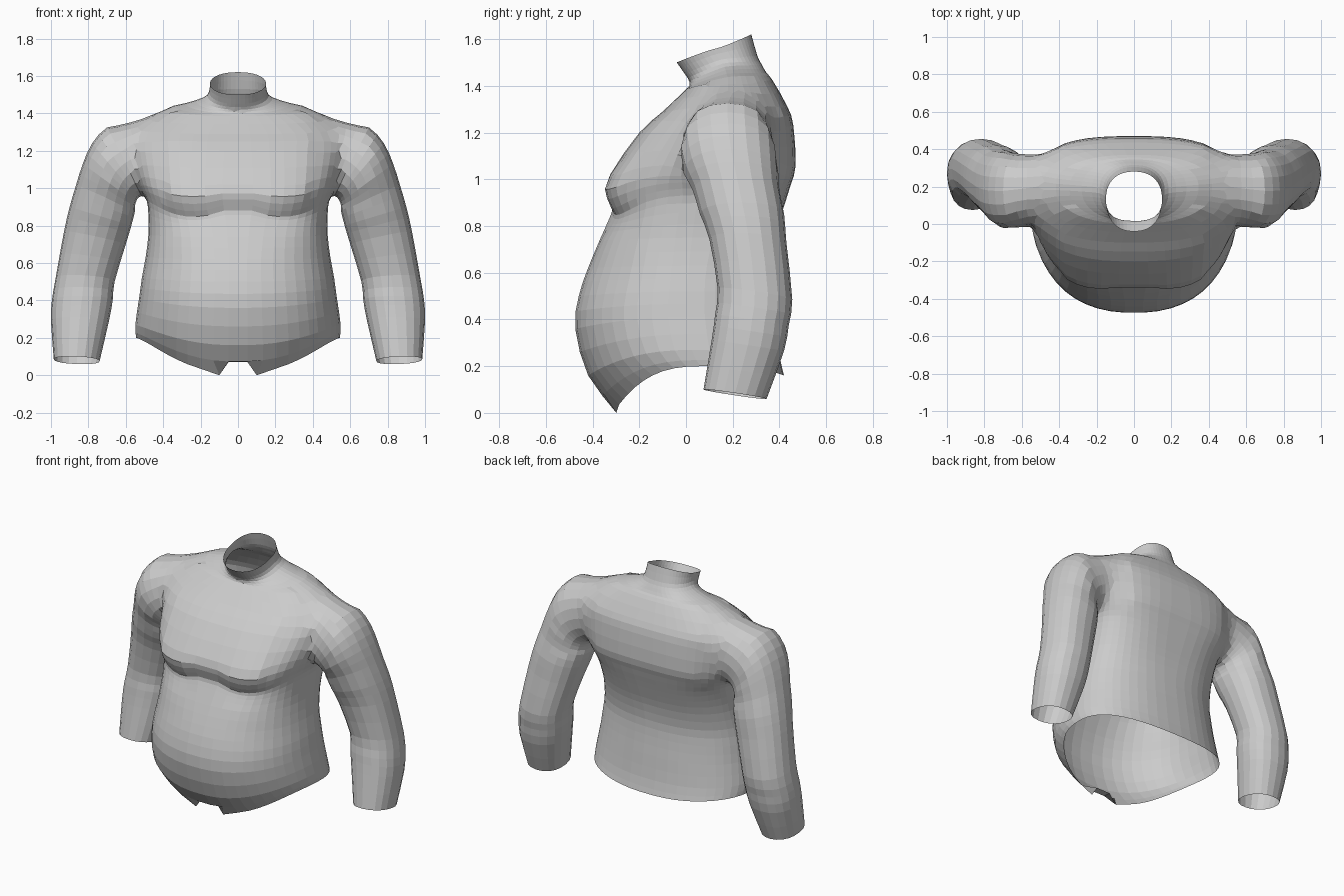
import bpy, bmesh
from math import sin, cos, pi, copysign
from mathutils import Vector

cube = bpy.data.objects.get("Cube")
if cube:
    bpy.data.objects.remove(cube)

grey = bpy.data.materials.new("plain grey")
grey.use_nodes = True
grey.diffuse_color = (0.6, 0.6, 0.6, 1)
grey.node_tree.nodes["Principled BSDF"].inputs["Base Color"].default_value = grey.diffuse_color


def signed_power(value, exponent):
    return copysign(abs(value) ** exponent, value)


def bump(value, centre, reach):
    """One at the centre, falling to zero at the given reach."""
    return max(0, 1 - abs(value - centre) / reach)


def densify(rows):
    """Insert a Catmull-Rom midpoint between neighbouring rows."""
    padded = [rows[0], *rows, rows[-1]]
    out = []
    for before, start, end, after in zip(padded, padded[1:], padded[2:], padded[3:]):
        middle = tuple((9 * (q + r) - p - s) / 16
                       for p, q, r, s in zip(before, start, end, after))
        out += [start, middle]
    return out + [rows[-1]]


def loft(name, rings):
    """Closed skin through the rings; returns the object and the two cap centres."""
    bm = bmesh.new()
    loops = [[bm.verts.new(point) for point in ring] for ring in rings]
    count = len(loops[0])
    for low, high in zip(loops, loops[1:]):
        for i in range(count):
            j = (i + 1) % count
            bm.faces.new((low[i], low[j], high[j], high[i]))
    centres = []
    for ring in (loops[0], loops[-1]):
        middle = sum((v.co for v in ring), Vector()) / count
        centres.append(middle)
        hub = bm.verts.new(middle)
        for i in range(count):
            bm.faces.new((ring[i], ring[(i + 1) % count], hub))
    bmesh.ops.recalc_face_normals(bm, faces=bm.faces)
    mesh = bpy.data.meshes.new(name)
    bm.to_mesh(mesh)
    bm.free()
    mesh.materials.append(grey)
    obj = bpy.data.objects.new(name, mesh)
    bpy.context.collection.objects.link(obj)
    return obj, centres


# Torso rows: front y, front z, half width, side z, side y, back y, back z
torso_rows = [
    (-.305, .01, .545, .2, .1, .42, .16),
    (-.42, .16, .55, .27, .07, .4, .25),
    (-.475, .36, .53, .41, .05, .38, .4),
    (-.46, .5, .515, .52, .05, .365, .52),
    (-.42, .62, .495, .63, .06, .36, .62),
    (-.37, .74, .48, .75, .08, .375, .73),
    (-.33, .83, .48, .86, .1, .4, .82),
    (-.315, .88, .49, .94, .12, .425, .9),
    (-.335, .94, .515, .99, .14, .45, .98),
    (-.325, 1.02, .54, 1.05, .16, .47, 1.06),
    (-.2, 1.2, .58, 1.21, .2, .46, 1.23),
    (-.1, 1.29, .59, 1.3, .21, .435, 1.31),
    (0, 1.385, .42, 1.415, .2, .37, 1.425),
    (.015, 1.4, .28, 1.455, .19, .345, 1.455),
    (.015, 1.42, .185, 1.485, .18, .325, 1.49),
    (-.005, 1.45, .155, 1.515, .16, .305, 1.53),
    (-.04, 1.5, .15, 1.56, .13, .28, 1.62),
]


def torso_ring(row, segments=48):
    front_y, front_z, half_width, side_z, side_y, back_y, back_z = row
    # squarer across the chest, flat tilted rings at the neck, arched hem
    square = 2 / (2.3 + 0.7 * bump(side_z, 1, 0.4))
    falloff = 1 if side_z > 1.43 else 2 + 4.5 * max(0, 0.35 - side_z)
    points = []
    for k in range(segments):
        angle = (k + 0.5) * 2 * pi / segments
        s, c = sin(angle), cos(angle)
        end_y, end_z = (front_y, front_z) if c > 0 else (back_y, back_z)
        x = half_width * signed_power(s, square)
        y = side_y + (end_y - side_y) * abs(c) ** square
        z = side_z + (end_z - side_z) * abs(c) ** falloff
        # drooping chest fold, deepest either side of the middle
        if c > 0:
            lobe = max(0, 1 - ((abs(x) - 0.28) / 0.2) ** 2)
            z -= 0.045 * lobe * bump(front_z, 0.89, 0.16)
            y -= 0.02 * lobe * bump(front_z, 0.97, 0.09)
        points.append(Vector((x, y, z)))
    return points


torso_rings = [torso_ring(row) for row in densify(torso_rows)]
# small notch in the middle of the front hem
hem = torso_rings[0]
for inner, outer, side in ((0, 1, 1), (-1, -2, -1)):
    hem[inner].z = 0.07
    hem[outer].x, hem[outer].z = 0.1 * side, 0
torso, openings = loft("torso_with_arms", torso_rings)

# Arm rows: inner x, inner z, outer x, outer z, front y, back y
arm_rows = [
    (.4, 1, .44, 1.36, .06, .36),
    (.47, .97, .58, 1.365, 0, .38),
    (.51, .95, .7, 1.325, -.03, .385),
    (.53, .94, .78, 1.24, -.03, .39),
    (.54, .92, .83, 1.13, -.01, .395),
    (.55, .88, .865, 1.02, .03, .4),
    (.57, .8, .9, .9, .06, .42),
    (.6, .7, .93, .77, .1, .43),
    (.66, .5, .975, .52, .135, .455),
    (.67, .4, .995, .4, .125, .44),
    (.69, .29, 1, .29, .11, .42),
    (.74, .075, .985, .085, .075, .345),
]


def arm_ring(row, side, segments=20):
    inner_x, inner_z, outer_x, outer_z, front_y, back_y = row
    # rings tip forward below the elbow
    tilt = 0.15 * min(1, max(0, (0.8 - inner_z) / 0.3))
    points = []
    for k in range(segments):
        angle = k * 2 * pi / segments
        t = 0.5 + 0.5 * signed_power(cos(angle), 0.9)
        offset = (back_y - front_y) / 2 * signed_power(sin(angle), 0.9)
        points.append(Vector((side * (inner_x + (outer_x - inner_x) * t),
                              (front_y + back_y) / 2 + offset,
                              inner_z + (outer_z - inner_z) * t - tilt * offset)))
    return points


# Join both arms to the torso
bpy.context.view_layer.objects.active = torso
for side, label in ((1, "left"), (-1, "right")):
    arm, ends = loft(label + "_arm", [arm_ring(row, side) for row in densify(arm_rows)])
    openings.append(ends[1])
    join = torso.modifiers.new("join", "BOOLEAN")
    join.operation, join.solver, join.object = "UNION", "EXACT", arm
    bpy.ops.object.modifier_apply(modifier=join.name)
    bpy.data.objects.remove(arm)

# Open the neck, hem and wrists, then soften the shoulder joints
bm = bmesh.new()
bm.from_mesh(torso.data)
hubs = [v for v in bm.verts if any((v.co - centre).length < 0.001 for centre in openings)]
bmesh.ops.delete(bm, geom=hubs, context="VERTS")
bmesh.ops.remove_doubles(bm, verts=bm.verts, dist=0.012)
joint = [v for v in bm.verts if 0.38 < abs(v.co.x) < 0.68 and v.co.z > 0.9]
for _ in range(5):
    bmesh.ops.smooth_vert(bm, verts=joint, factor=0.5,
                          use_axis_x=True, use_axis_y=True, use_axis_z=True)
bm.to_mesh(torso.data)
bm.free()
